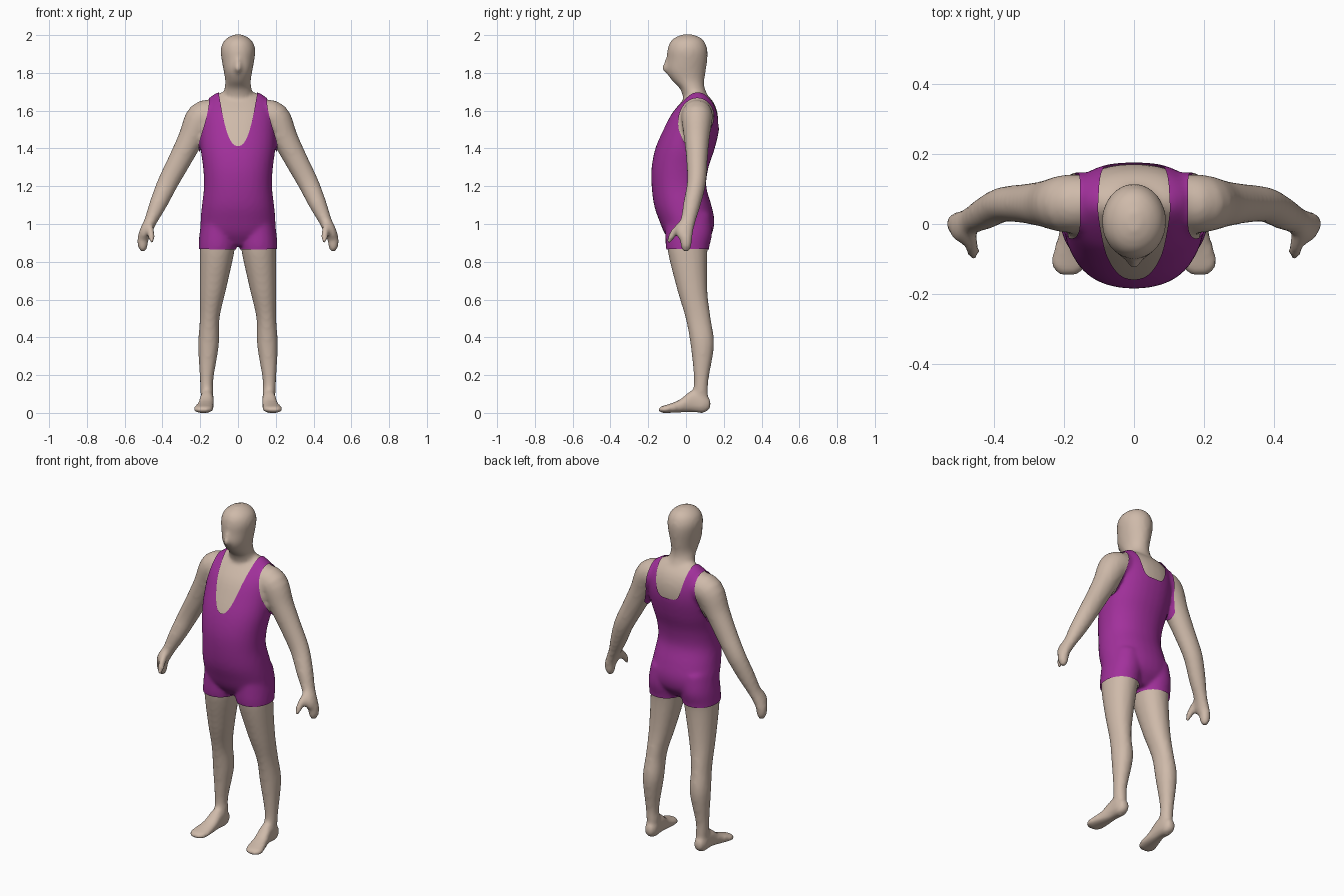
import bpy, bmesh, math
from mathutils import Vector

if "Cube" in bpy.data.objects:
    bpy.data.objects.remove(bpy.data.objects["Cube"])


def spline(rows, n=4):
    # Catmull-Rom interpolation between rows of numbers
    out = []
    for i in range(len(rows) - 1):
        p0, p1 = rows[max(i - 1, 0)], rows[i]
        p2, p3 = rows[i + 1], rows[min(i + 2, len(rows) - 1)]
        for k in range(n):
            t = k / n
            out.append([0.5 * (2 * b + (c - a) * t + (2 * a - 5 * b + 4 * c - d) * t * t
                               + (3 * b - a - 3 * c + d) * t ** 3)
                        for a, b, c, d in zip(p0, p1, p2, p3)])
    return out + [list(rows[-1])]


def loft(bm, rings, power=2.0, seg=24):
    # closed skin through superelliptic rings (centre, axis u, axis v)
    loops = []
    for c, u, v in rings:
        loop = []
        for i in range(seg):
            a = 2 * math.pi * i / seg
            ca, sa = math.cos(a), math.sin(a)
            cu = math.copysign(abs(ca) ** (2 / power), ca)
            sv = math.copysign(abs(sa) ** (2 / power), sa)
            loop.append(bm.verts.new(c + u * cu + v * sv))
        loops.append(loop)
    faces = [bm.faces.new(loops[0]), bm.faces.new(loops[-1])]
    for a, b in zip(loops, loops[1:]):
        for i in range(seg):
            j = (i + 1) % seg
            faces.append(bm.faces.new((a[i], a[j], b[j], b[i])))
    bmesh.ops.recalc_face_normals(bm, faces=faces)


def upright(rows, s=1):
    # rows: z, x centre, half width, y front, y back
    return [(Vector((s * x, (f + b) / 2, z)), Vector((w, 0, 0)), Vector((0, (b - f) / 2, 0)))
            for z, x, w, f, b in spline(rows)]


def lengthwise(rows, s=1):
    # rows: y, x centre, half width, z low, z high
    return [(Vector((s * x, y, (lo + hi) / 2)), Vector((w, 0, 0)), Vector((0, 0, (hi - lo) / 2)))
            for y, x, w, lo, hi in spline(rows)]


def tube(rows, s=1):
    # rows: x, y, z, radius across, radius in y
    rows = spline(rows)
    pts = [Vector((s * r[0], r[1], r[2])) for r in rows]
    rings = []
    for i, r in enumerate(rows):
        t = (pts[min(i + 1, len(pts) - 1)] - pts[max(i - 1, 0)]).normalized()
        v = Vector((0, 1, 0))
        v = (v - t * v.dot(t)).normalized()
        rings.append((pts[i], t.cross(v) * r[3], v * r[4]))
    return rings


torso = [(.89, 0, .10, -.06, .08), (.95, 0, .185, -.105, .13), (1.02, 0, .191, -.135, .143),
         (1.1, 0, .184, -.162, .127), (1.2, 0, .173, -.175, .1), (1.3, 0, .178, -.175, .112),
         (1.4, 0, .191, -.155, .145), (1.5, 0, .194, -.117, .168), (1.58, 0, .188, -.078, .168),
         (1.64, 0, .165, -.03, .148), (1.68, 0, .125, .01, .115), (1.697, 0, .085, .03, .09)]
head = [(1.6, 0, .085, 0, .14), (1.68, 0, .08, -.018, .115), (1.72, 0, .071, -.035, .099),
        (1.76, 0, .068, -.075, .097), (1.81, 0, .076, -.104, .105), (1.87, 0, .087, -.101, .113),
        (1.92, 0, .092, -.099, .114), (1.96, 0, .081, -.086, .101), (1.986, 0, .056, -.06, .078),
        (2.003, 0, .02, -.02, .035)]
leg = [(1.05, .1, .08, -.1, .125), (.95, .105, .092, -.102, .132), (.85, .111, .091, -.096, .113),
       (.65, .133, .069, -.046, .113), (.5, .15, .052, -.002, .131), (.36, .156, .055, .024, .149),
       (.18, .166, .036, .042, .12), (.1, .164, .034, .036, .117), (.03, .164, .03, .04, .11)]
foot = [(.13, .164, .02, .025, .07), (.095, .164, .035, .0, .1), (.03, .165, .037, .004, .118),
        (-.03, .172, .043, .002, .072), (-.09, .182, .052, .0, .047), (-.125, .185, .048, .0, .037),
        (-.145, .187, .028, .008, .026)]
arm = [(.12, .06, 1.575, .08, .08), (.19, .058, 1.56, .087, .083), (.25, .057, 1.45, .069, .067),
       (.31, .058, 1.335, .061, .056), (.373, .055, 1.215, .055, .05), (.425, .03, 1.1, .046, .046),
       (.463, .01, 1.015, .034, .04), (.487, -.008, .965, .033, .048), (.503, 0, .92, .03, .034),
       (.504, .0, .88, .026, .028), (.5, 0, .853, .012, .014)]
thumb = [(.475, -.01, 1.01, .02, .02), (.463, -.055, .965, .021, .02), (.457, -.082, .925, .018, .017),
         (.456, -.092, .9, .009, .009)]
nose = [(1.80, 0, .01, -.11, -.06), (1.825, 0, .022, -.128, -.06), (1.89, 0, .01, -.102, -.06)]

# body parts gathered into one mesh
bm = bmesh.new()
loft(bm, upright(torso), 2.2, 32)
loft(bm, upright(head))
loft(bm, upright(nose), 2, 12)
for side in (1, -1):
    loft(bm, upright(leg, side), 2.1)
    loft(bm, lengthwise(foot, side), 2.4)
    loft(bm, tube(arm, side))
    loft(bm, tube(thumb, side), 2, 12)
mesh = bpy.data.meshes.new("body")
bm.to_mesh(mesh)
bm.free()
body = bpy.data.objects.new("body", mesh)
bpy.context.collection.objects.link(body)

# fuse the parts into one smooth skin
fuse = body.modifiers.new("fuse", 'REMESH')
fuse.mode = 'VOXEL'
fuse.voxel_size = 0.011
relax = body.modifiers.new("relax", 'SMOOTH')
relax.factor = 0.5
relax.iterations = 7
skin = bpy.data.meshes.new_from_object(body.evaluated_get(bpy.context.evaluated_depsgraph_get()))
body.modifiers.clear()
body.data = skin


def coverage(p):
    # positive where the suit covers the body
    x = abs(p.x)
    if p.y < .05:
        neck = 1.41 + .28 * (x / .1) ** 2.4 - p.z
    else:
        neck = 1.51 + .19 * (x / .1) ** 5 - p.z
    drop = max(0, 1.7 - p.z) / .26
    arm_edge = min(.212, .15 + .05 * drop ** 2) - x
    return min(neck, arm_edge, p.z - .867)


# suit: offset copy of the skin, trimmed at neck, arm and leg openings
bm = bmesh.new()
bm.from_mesh(skin)
bm.normal_update()
value = {v: coverage(v.co) for v in bm.verts}
shift = {v: v.normal * .007 for v in bm.verts}
for v, d in shift.items():
    v.co += d
cuts = []
for e in list(bm.edges):
    a, b = e.verts
    fa, fb = value[a], value[b]
    if fa * fb < 0:
        _, nv = bmesh.utils.edge_split(e, a, fa / (fa - fb))
        value[nv] = 0
        cuts.append(nv)
bmesh.ops.connect_verts(bm, verts=cuts)
outside = [f for f in bm.faces if min(value[v] for v in f.verts) < 0]
bmesh.ops.delete(bm, geom=outside, context='FACES')
suit_mesh = bpy.data.meshes.new("suit")
bm.to_mesh(suit_mesh)
bm.free()
suit = bpy.data.objects.new("suit", suit_mesh)
bpy.context.collection.objects.link(suit)

# colours and shading
for ob, col in ((body, (.62, .49, .40, 1)), (suit, (.36, .03, .33, 1))):
    mat = bpy.data.materials.new(ob.name + "_colour")
    mat.diffuse_color = col
    mat.use_nodes = True
    mat.node_tree.nodes["Principled BSDF"].inputs["Base Color"].default_value = mat.diffuse_color
    ob.data.materials.clear()
    ob.data.materials.append(mat)
    for p in ob.data.polygons:
        p.use_smooth = True
        p.material_index = 0
